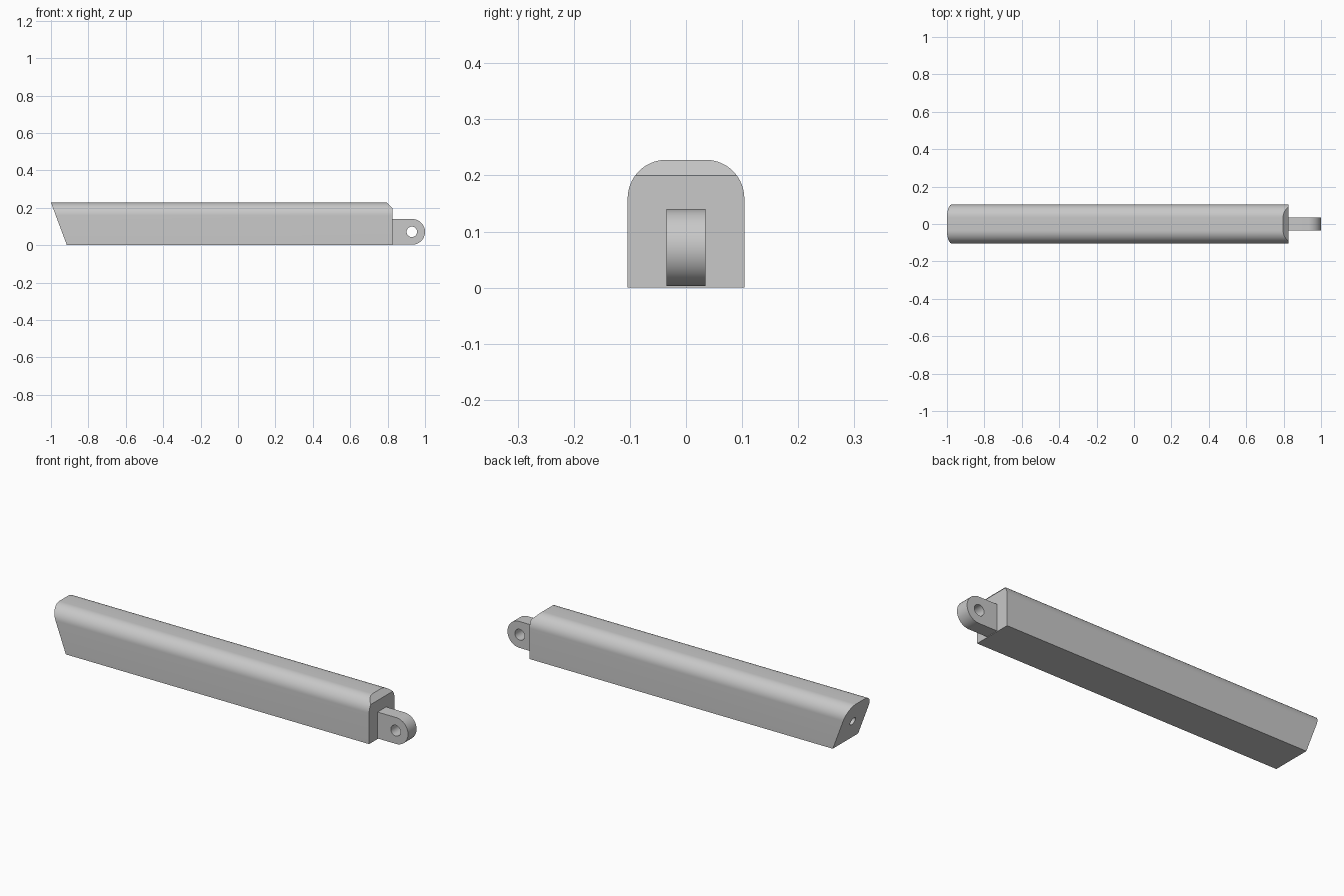
import bpy, bmesh, math
from mathutils import Vector, Matrix

if "Cube" in bpy.data.objects:
    bpy.data.objects.remove(bpy.data.objects["Cube"], do_unlink=True)

grey = bpy.data.materials.new("plain grey")
grey.use_nodes = True
colour = (0.58, 0.58, 0.58, 1)
grey.diffuse_color = colour
grey.node_tree.nodes["Principled BSDF"].inputs["Base Color"].default_value = colour


def arc(cu, cv, r, start, end, steps):
    angles = [math.radians(start + (end - start) * i / steps) for i in range(steps + 1)]
    return [(cu + r * math.cos(a), cv + r * math.sin(a)) for a in angles]


def prism(points, offset):
    """Extrude a closed outline along the offset vector."""
    bm = bmesh.new()
    face = bm.faces.new([bm.verts.new(p) for p in points])
    ext = bmesh.ops.extrude_face_region(bm, geom=[face])
    moved = [v for v in ext["geom"] if isinstance(v, bmesh.types.BMVert)]
    bmesh.ops.translate(bm, verts=moved, vec=offset)
    bmesh.ops.recalc_face_normals(bm, faces=bm.faces)
    return bm


def trim(bm, point, normal):
    """Cut away everything on the normal's side and cap the cut."""
    bmesh.ops.bisect_plane(bm, geom=bm.verts[:] + bm.edges[:] + bm.faces[:], dist=1e-6,
                           plane_co=point, plane_no=normal, clear_outer=True)
    bmesh.ops.holes_fill(bm, edges=[e for e in bm.edges if e.is_boundary])
    bmesh.ops.recalc_face_normals(bm, faces=bm.faces)


def make_object(name, bm):
    mesh = bpy.data.meshes.new(name)
    bm.to_mesh(mesh)
    bm.free()
    mesh.materials.append(grey)
    obj = bpy.data.objects.new(name, mesh)
    bpy.context.collection.objects.link(obj)
    return obj


def drill(obj, centre, axis, radius, length):
    """Bore a round hole centred on a point along an axis."""
    bm = bmesh.new()
    turn = Vector((0, 0, 1)).rotation_difference(Vector(axis)).to_matrix().to_4x4()
    bmesh.ops.create_cone(bm, cap_ends=True, segments=32, radius1=radius, radius2=radius,
                          depth=length, matrix=Matrix.Translation(centre) @ turn)
    cutter = make_object("hole_cutter", bm)
    cutter.hide_render = True
    mod = obj.modifiers.new("hole", "BOOLEAN")
    mod.operation, mod.solver, mod.object = "DIFFERENCE", "EXACT", cutter
    bpy.context.view_layer.objects.active = obj
    bpy.ops.object.modifier_apply(modifier=mod.name)
    bpy.data.objects.remove(cutter, do_unlink=True)


def smooth(obj):
    bpy.ops.object.select_all(action="DESELECT")
    obj.select_set(True)
    bpy.context.view_layer.objects.active = obj
    bpy.ops.object.shade_smooth_by_angle(angle=math.radians(30))


# Long bar with rounded top edges
half, height, r = 0.104, 0.228, 0.069
section = [(-half, 0), (half, 0)]
section += arc(half - r, height - r, r, 0, 90, 16) + arc(r - half, height - r, r, 90, 180, 16)
bm = prism([(-1.1, y, z) for y, z in section], (1.925, 0, 0))

# Slanted rear end and chamfered top front edge
slant = Vector((-height, 0, -0.085)).normalized()
trim(bm, (-1, 0, height), slant)
trim(bm, (0.825, 0, 0.2), (1, 0, 1))
bar = make_object("bar", bm)
drill(bar, (-0.957, 0, height / 2), slant, 0.021, 0.16)
smooth(bar)

# Rounded mounting lug with a pin hole
lug_r, lug_x, lug_z, lug_half = 0.0685, 0.9315, 0.0715, 0.035
outline = [(0.825, lug_z - lug_r)] + arc(lug_x, lug_z, lug_r, -90, 90, 32)
outline += [(0.825, lug_z + lug_r)]
lug = make_object("lug", prism([(x, -lug_half, z) for x, z in outline], (0, 2 * lug_half, 0)))
drill(lug, (lug_x - 0.002, 0, lug_z), (0, 1, 0), 0.028, 0.2)
smooth(lug)
